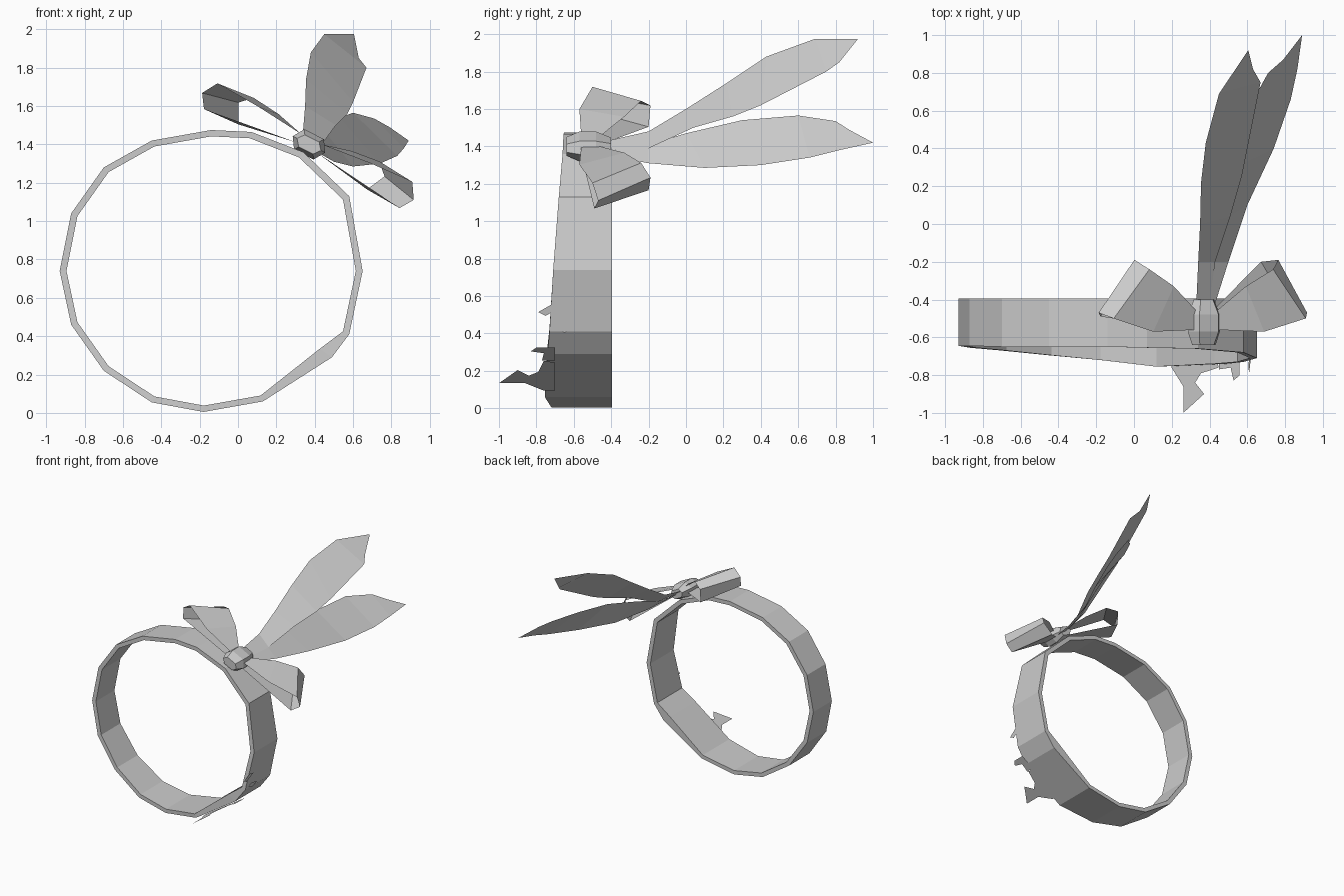
import bpy
from mathutils import Vector

cube = bpy.data.objects.get("Cube")
if cube:
    bpy.data.objects.remove(cube, do_unlink=True)

grey = bpy.data.materials.new("light_grey")
grey.use_nodes = True
grey.diffuse_color = (0.6, 0.6, 0.6, 1)
grey.node_tree.nodes["Principled BSDF"].inputs["Base Color"].default_value = (0.6, 0.6, 0.6, 1)


def make_object(name, verts, faces):
    mesh = bpy.data.meshes.new(name)
    mesh.from_pydata([tuple(v) for v in verts], [], faces)
    mesh.materials.append(grey)
    mesh.update()
    obj = bpy.data.objects.new(name, mesh)
    bpy.context.scene.collection.objects.link(obj)
    return obj


def loft(name, rows, closed_rows=False, closed_path=False, flip=False, caps=False):
    """Skin equal-length rows of points with quads."""
    count = len(rows[0])
    verts = [p for row in rows for p in row]
    faces = []
    for r in range(len(rows) if closed_path else len(rows) - 1):
        nxt = (r + 1) % len(rows)
        for c in range(count if closed_rows else count - 1):
            d = (c + 1) % count
            faces.append((r * count + c, r * count + d, nxt * count + d, nxt * count + c))
    if caps:
        last = (len(rows) - 1) * count
        faces.append(tuple(reversed(range(count))))
        faces.append(tuple(range(last, last + count)))
    if flip:
        faces = [tuple(reversed(f)) for f in faces]
    return make_object(name, verts, faces)


# Band: outline points as (x, z, front edge y), counter-clockwise from the left
center_x, center_z, back_y, shrink = -0.14, 0.74, -0.395, 0.955
outline = [
    (-0.93, 0.74, -0.645), (-0.87, 0.46, -0.655), (-0.7, 0.22, -0.67),
    (-0.45, 0.055, -0.695), (-0.18, 0.005, -0.72), (0.13, 0.06, -0.755),
    (0.49, 0.29, -0.74), (0.58, 0.41, -0.73), (0.65, 0.74, -0.71),
    (0.58, 1.13, -0.68), (0.34, 1.36, -0.66), (0.07, 1.465, -0.655),
    (-0.14, 1.475, -0.65), (-0.45, 1.42, -0.65), (-0.7, 1.28, -0.65),
    (-0.87, 1.04, -0.645),
]
sections = []
for x, z, front_y in outline:
    k = 0.9 if x == 0.49 else shrink
    ix = center_x + (x - center_x) * k
    iz = center_z + (z - center_z) * k
    sections.append([(x, front_y, z), (x, back_y, z), (ix, back_y, iz), (ix, front_y, iz)])
loft("band", sections, closed_rows=True, closed_path=True, flip=True)

# Bow frame: u runs along the bow, n points away from the band
origin = Vector((0.37, 0, 1.4))
u_axis = Vector((0.89, 0, -0.45))
n_axis = Vector((0.45, 0, 0.89))


def bow_point(u, y, n):
    return origin + u_axis * u + n_axis * n + Vector((0, y, 0))


# Knot: six-sided sections swelling in the middle
def knot_section(y, half_width, half_height):
    shape = [(-1, 0), (-0.6, 1), (0.6, 1), (1, 0), (0.6, -1), (-0.6, -1)]
    return [bow_point(a * half_width, y, b * half_height) for a, b in shape]


loft("knot", [knot_section(-0.64, 0.07, 0.035), knot_section(-0.57, 0.095, 0.06),
              knot_section(-0.48, 0.095, 0.06), knot_section(-0.4, 0.06, 0.035)],
     closed_rows=True, caps=True)

# Bow loops: folded ribbon, front and back edge, mirrored across the knot
loop_front = [(0.06, -0.56, 0.03), (0.33, -0.57, 0.057), (0.571, -0.5, 0.069),
              (0.62, -0.47, -0.012), (0.573, -0.49, -0.083), (0.06, -0.56, -0.02)]
loop_back = [(0.06, -0.46, 0.03), (0.214, -0.33, 0.07), (0.368, -0.24, 0.087),
             (0.428, -0.19, 0.029), (0.377, -0.2, -0.073), (0.06, -0.46, -0.02)]
for name, side in (("bow_loop_left", 1), ("bow_loop_right", -1)):
    rows = [[bow_point(side * u, y, n) for u, y, n in edge] for edge in (loop_front, loop_back)]
    loft(name, rows, flip=(side < 0))

# Ribbon tails: upper edge and lower edge of each leaf-shaped strip
upper_tail = (
    [(0.33, -0.42, 1.43), (0.34, -0.2, 1.48), (0.35, 0, 1.6), (0.355, 0.22, 1.74),
     (0.38, 0.43, 1.88), (0.45, 0.69, 1.975), (0.605, 0.92, 1.975)],
    [(0.4, -0.42, 1.38), (0.43, -0.2, 1.39), (0.51, 0.04, 1.5), (0.57, 0.25, 1.56),
     (0.6, 0.4, 1.62), (0.67, 0.75, 1.8), (0.63, 0.82, 1.85)],
)
lower_tail = (
    [(0.36, -0.42, 1.4), (0.4, -0.2, 1.41), (0.45, 0, 1.47), (0.53, 0.3, 1.54),
     (0.6, 0.6, 1.565), (0.71, 0.8, 1.535), (0.79, 0.87, 1.49)],
    [(0.43, -0.42, 1.35), (0.5, -0.2, 1.31), (0.6, 0.1, 1.285), (0.74, 0.4, 1.3),
     (0.83, 0.66, 1.34), (0.865, 0.82, 1.38), (0.89, 1, 1.42)],
)
for name, edges in (("ribbon_tail_upper", upper_tail), ("ribbon_tail_lower", lower_tail)):
    loft(name, edges, flip=True)


# Torn scraps: flat patches lying on one side of the band, given as (y, z)
def scrap(name, points, start, end, lift=0.006):
    (x0, z0), (x1, z1) = start, end
    verts = [(x0 + (x1 - x0) * (z - z0) / (z1 - z0) + lift, y, z - lift) for y, z in points]
    make_object(name, verts, [tuple(range(len(verts)))])


low_side = ((0.13, 0.06), (0.49, 0.29))
high_side = ((0.58, 0.41), (0.65, 0.74))
scrap("torn_flap_large", [(-0.7, 0.1), (-0.76, 0.1), (-0.86, 0.14), (-1, 0.14), (-0.9, 0.21),
                          (-0.84, 0.18), (-0.79, 0.2), (-0.76, 0.26), (-0.7, 0.25)], *low_side)
scrap("torn_flap_small", [(-0.7, 0.26), (-0.77, 0.26), (-0.76, 0.3), (-0.83, 0.31),
                          (-0.8, 0.33), (-0.7, 0.33)], *low_side)
scrap("torn_chip_upper", [(-0.79, 0.52), (-0.75, 0.5), (-0.67, 0.55), (-0.72, 0.56)], *high_side)
scrap("torn_chip_lower", [(-0.71, 0.44), (-0.65, 0.41), (-0.59, 0.44), (-0.66, 0.46)], *high_side)
